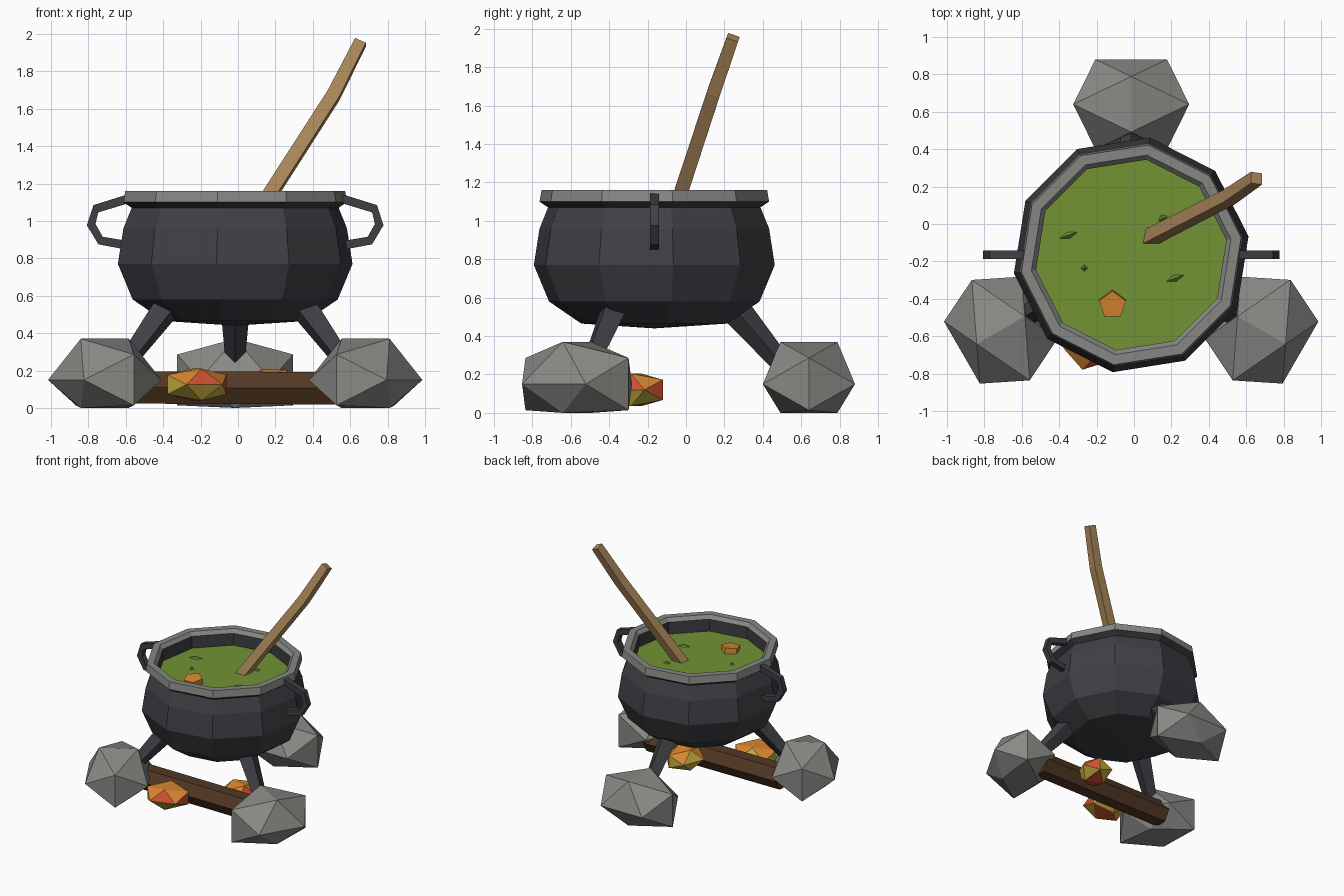
import bpy, bmesh, math
from mathutils import Vector, Matrix

if "Cube" in bpy.data.objects:
    bpy.data.objects.remove(bpy.data.objects["Cube"])

CX, CY = -0.015, -0.165          # pot axis
TURN = math.radians(9)           # pot facet offset


def material(name, r, g, b):
    m = bpy.data.materials.new(name)
    m.use_nodes = True
    m.diffuse_color = (r, g, b, 1)
    m.node_tree.nodes["Principled BSDF"].inputs["Base Color"].default_value = (r, g, b, 1)
    return m


iron = material("dark iron", 0.05, 0.05, 0.06)
rim_grey = material("rim grey", 0.24, 0.24, 0.23)
stone = material("stone grey", 0.25, 0.25, 0.235)
pale_wood = material("pale wood", 0.40, 0.24, 0.10)
bark = material("dark bark", 0.085, 0.04, 0.018)
soup_green = material("soup green", 0.17, 0.29, 0.035)
orange = material("orange", 0.68, 0.24, 0.03)
red = material("ember red", 0.62, 0.08, 0.03)
yellow = material("ember yellow", 0.56, 0.42, 0.05)
herb_green = material("herb green", 0.13, 0.22, 0.035)


def finish(name, bm, *mats, fix_normals=True):
    if fix_normals:
        bmesh.ops.recalc_face_normals(bm, faces=bm.faces)
    me = bpy.data.meshes.new(name)
    bm.to_mesh(me)
    bm.free()
    for m in mats:
        me.materials.append(m)
    ob = bpy.data.objects.new(name, me)
    bpy.context.collection.objects.link(ob)
    return ob


def lathe(name, profile, mats, rule=lambda i: 0, sides=10):
    """Faceted revolve around the pot axis; radius 0 makes a pole."""
    bm = bmesh.new()
    rings = []
    for r, z in profile:
        n = sides if r > 0 else 1
        rings.append([bm.verts.new((CX + r * math.cos(TURN + math.tau * k / sides),
                                    CY + r * math.sin(TURN + math.tau * k / sides), z))
                      for k in range(n)])
    for i, (a, b) in enumerate(zip(rings, rings[1:])):
        for k in range(sides):
            quad = [a[k % len(a)], a[(k + 1) % len(a)], b[(k + 1) % len(b)], b[k % len(b)]]
            f = bm.faces.new(list(dict.fromkeys(quad)))
            f.material_index = rule(i)
    return finish(name, bm, *mats)


def sweep(name, path, half, ref, mat, twist=0, sides=4):
    """Sweep a regular section along a path; half is a radius per point."""
    pts = [Vector(p) for p in path]
    bm = bmesh.new()
    rings = []
    for i, p in enumerate(pts):
        t = (pts[min(i + 1, len(pts) - 1)] - pts[max(i - 1, 0)]).normalized()
        u = (Vector(ref) - t * t.dot(Vector(ref))).normalized()
        v = t.cross(u)
        ring = []
        for k in range(sides):
            a = twist + math.tau * k / sides
            ring.append(bm.verts.new(p + half[i] * (u * math.cos(a) + v * math.sin(a))))
        rings.append(ring)
    for a, b in zip(rings, rings[1:]):
        for k in range(sides):
            bm.faces.new((a[k], a[(k + 1) % sides], b[(k + 1) % sides], b[k]))
    bm.faces.new(rings[0])
    bm.faces.new(rings[-1])
    return finish(name, bm, mat)


def icosahedron(centre, size, angle):
    """Icosahedron resting edge-up, scaled, then turned about z."""
    bm = bmesh.new()
    bmesh.ops.create_icosphere(bm, subdivisions=1, radius=1.1756)
    edge_up = Matrix.Rotation(math.pi / 2, 4, 'Z') @ Matrix.Rotation(-math.atan(0.618), 4, 'Y')
    bm.transform(Matrix.Translation(centre) @ Matrix.Rotation(angle, 4, 'Z')
                 @ Matrix.Diagonal((*size, 1)) @ edge_up)
    bm.normal_update()
    return bm


# Pot: bottom, belly, neck, rim and inner wall
lathe("pot", [(0, 0.44), (0.385, 0.465), (0.555, 0.58), (0.635, 0.77), (0.605, 0.96),
              (0.56, 1.07), (0.605, 1.10), (0.595, 1.16), (0.54, 1.16),
              (0.515, 1.13), (0.515, 1.02)],
      (iron, rim_grey), lambda i: 1 if i in (6, 7, 8) else 0)

# Soup surface
lathe("soup", [(0.515, 1.03), (0, 1.03)], (soup_green,))

# Handles, mirrored about the pot axis
for side, label in ((1, "left"), (-1, "right")):
    loop = [(0.55, 1.125), (0.745, 1.065), (0.77, 0.98), (0.72, 0.895), (0.58, 0.87)]
    sweep(label + "_handle", [(CX + side * x, CY, z) for x, z in loop],
          [0.033] * 5, (0, 1, 0), iron, math.pi / 4)

# Three legs, each standing against a stone
for label, degrees in (("back", 90), ("right", 210), ("left", 330)):
    a = math.radians(degrees)
    out = Vector((math.cos(a), math.sin(a), 0))
    axis = Vector((CX, CY, 0))
    sweep(label + "_leg", [axis + out * 0.37 + Vector((0, 0, 0.60)),
                           axis + out * 0.68 + Vector((0, 0, 0.235))],
          [0.085, 0.05], (0, 0, 1), iron)
    bm = icosahedron(axis + out * 0.805 + Vector((0, 0, 0.15)), (0.31, 0.24, 0.22),
                     a - math.pi / 2)
    for v in bm.verts:
        v.co.z = max(v.co.z, 0)      # flat underside
    finish(label + "_stone", bm, stone, fix_normals=False)

# Log
sweep("log", [(-0.62, -0.41, 0.11), (0.62, -0.41, 0.105)], [0.1, 0.1], (0, 1, 0), bark, 0, 6)

# Embers: orange above, red or yellow on the sides, red below
for label, centre, size, turn in (("front", (-0.22, -0.615, 0.125), (0.165, 0.14, 0.085), 0.3),
                                  ("back", (0.19, -0.26, 0.12), (0.15, 0.12, 0.085), 1.2)):
    bm = icosahedron(centre, size, turn)
    for f in bm.faces:
        n = f.normal
        if n.z > 0.6:
            f.material_index = 0
        elif n.z < -0.8 or (n.x > 0 and n.z > 0):
            f.material_index = 1
        else:
            f.material_index = 2
    finish(label + "_ember", bm, orange, red, yellow)

# Stirring stick with a slight bend
sweep("stirring_stick", [(0.08, -0.075, 1.0), (0.51, 0.145, 1.67), (0.655, 0.245, 1.955)],
      [0.052, 0.05, 0.045], (1, 0, 0), pale_wood, math.pi / 4)

# Vegetable chunk floating in the soup
bm = bmesh.new()
bmesh.ops.create_cone(bm, cap_ends=True, segments=5, radius1=0.075, radius2=0.075, depth=0.05)
bm.transform(Matrix.Translation((-0.115, -0.43, 1.045)) @ Matrix.Rotation(0.12, 4, 'X'))
finish("vegetable_chunk", bm, orange)

# Herb pieces: slim leaves and small crumbs
for i, (x, y, sx, sy, turn) in enumerate(((-0.35, -0.06, 0.07, 0.025, 0.35),
                                          (0.22, -0.29, 0.07, 0.025, 0.35),
                                          (-0.265, -0.235, 0.025, 0.025, 0),
                                          (0.155, 0.03, 0.035, 0.03, 0.5))):
    bm = bmesh.new()
    bmesh.ops.create_cone(bm, segments=4, radius1=1, radius2=0, depth=1)
    bm.transform(Matrix.Translation((x, y, 1.035)) @ Matrix.Rotation(turn, 4, 'Z')
                 @ Matrix.Diagonal((sx, sy, 0.02, 1)))
    finish("herb_%d" % (i + 1), bm, herb_green)
